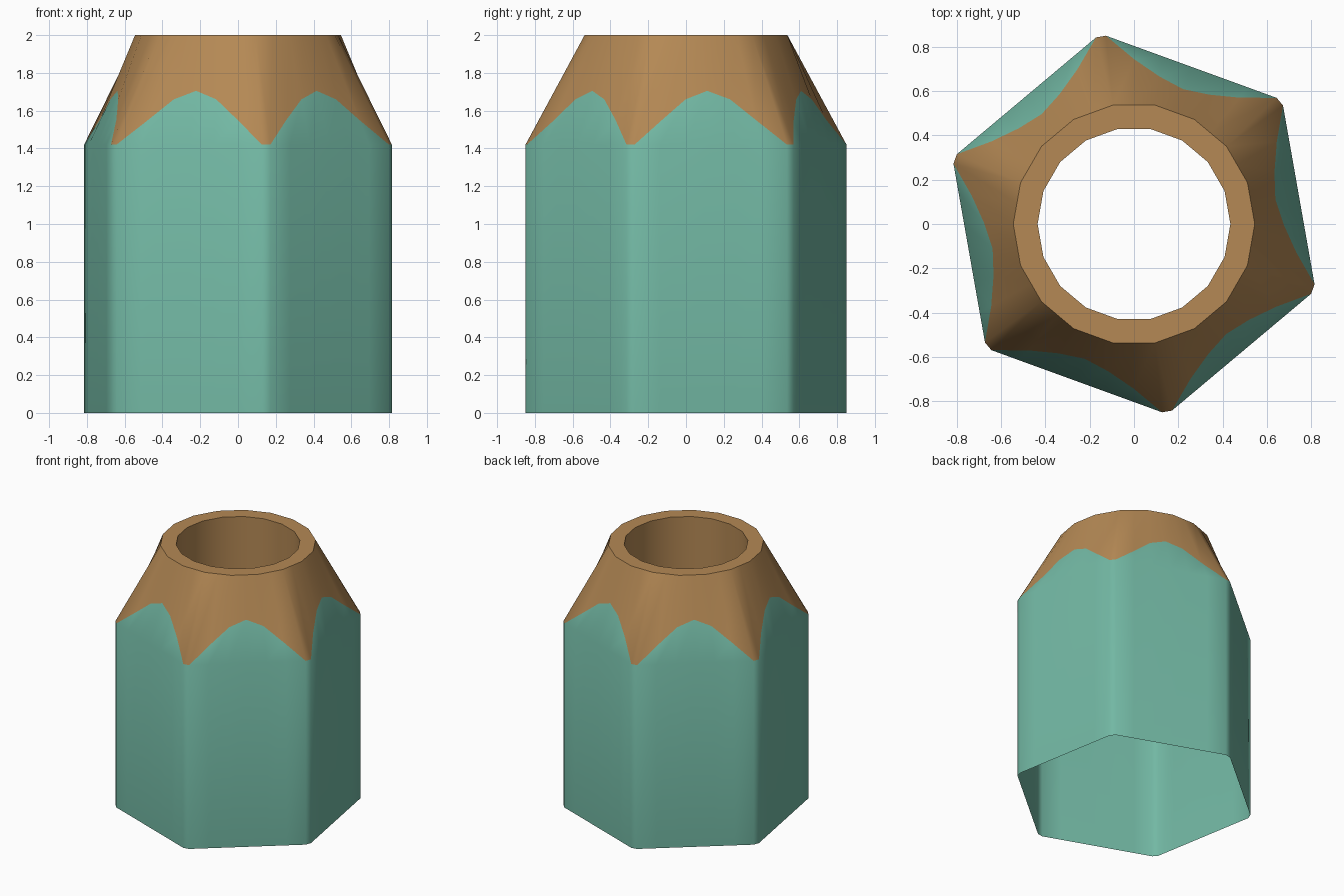
import bpy, bmesh, math
from mathutils import Vector

if "Cube" in bpy.data.objects:
    bpy.data.objects.remove(bpy.data.objects["Cube"])

R_HEX, R_TOP, R_HOLE = 0.872, 0.545, 0.435
Z_EDGE, Z_TOP, Z_TUBE = 1.42, 2.0, 1.35
BEVEL = 0.03                                   # corner cut, as a fraction of a side
SCALLOP = [0, 0.13, 0.24, 0.285, 0.24, 0.13, 0]  # paint height above the edge


def polar(r, deg, z):
    a = math.radians(deg)
    return Vector((r * math.cos(a), r * math.sin(a), z))


def round_point(r, side, k, z):
    """Point on an 18-sided ring; odd steps lie halfway along its edges."""
    a = 40 + 60 * side + 10 * k
    if k % 2:
        return (polar(r, a - 10, z) + polar(r, a + 10, z)) / 2
    return polar(r, a, z)


def material(name, color):
    m = bpy.data.materials.new(name)
    m.diffuse_color = (*color, 1)
    m.use_nodes = True
    m.node_tree.nodes["Principled BSDF"].inputs["Base Color"].default_value = m.diffuse_color
    return m


# Columns of points: hexagon body, slanted shoulder with paint edge, top rim
columns = []
for side in range(6):
    a = polar(R_HEX, 40 + 60 * side, 0)
    b = polar(R_HEX, 100 + 60 * side, 0)
    for k in range(7):
        base = a.lerp(b, BEVEL + (1 - 2 * BEVEL) * k / 6)
        edge = base + Vector((0, 0, Z_EDGE))
        rim = round_point(R_TOP, side, k, Z_TOP)
        paint = edge.lerp(rim, SCALLOP[k] / (Z_TOP - Z_EDGE))
        columns.append([base, edge, paint, rim])

bm = bmesh.new()
verts = [[bm.verts.new(p) for p in col] for col in columns]
for i, c in enumerate(verts):
    d = verts[(i + 1) % len(verts)]
    for row in range(3):
        f = bm.faces.new((c[row], d[row], d[row + 1], c[row + 1]))
        f.material_index = int(row == 2)

# Flat lip and the inner tube, open at the bottom
rings = [[bm.verts.new(polar(r, 40 + 20 * i, z)) for i in range(18)]
         for r, z in ((R_TOP, Z_TOP), (R_HOLE, Z_TOP), (R_HOLE, Z_TUBE))]
for lower, upper in zip(rings, rings[1:]):
    for i in range(18):
        j = (i + 1) % 18
        f = bm.faces.new((lower[i], lower[j], upper[j], upper[i]))
        f.material_index = 1

bmesh.ops.remove_doubles(bm, verts=bm.verts, dist=0.0005)
mesh = bpy.data.meshes.new("pencil_holder")
bm.to_mesh(mesh)
bm.free()
mesh.materials.append(material("green_paint", (0.17, 0.48, 0.37)))
mesh.materials.append(material("wood", (0.46, 0.25, 0.09)))

obj = bpy.data.objects.new("pencil_holder", mesh)
bpy.context.collection.objects.link(obj)
bpy.context.view_layer.objects.active = obj
obj.select_set(True)
bpy.ops.object.shade_smooth_by_angle(angle=math.radians(40))
